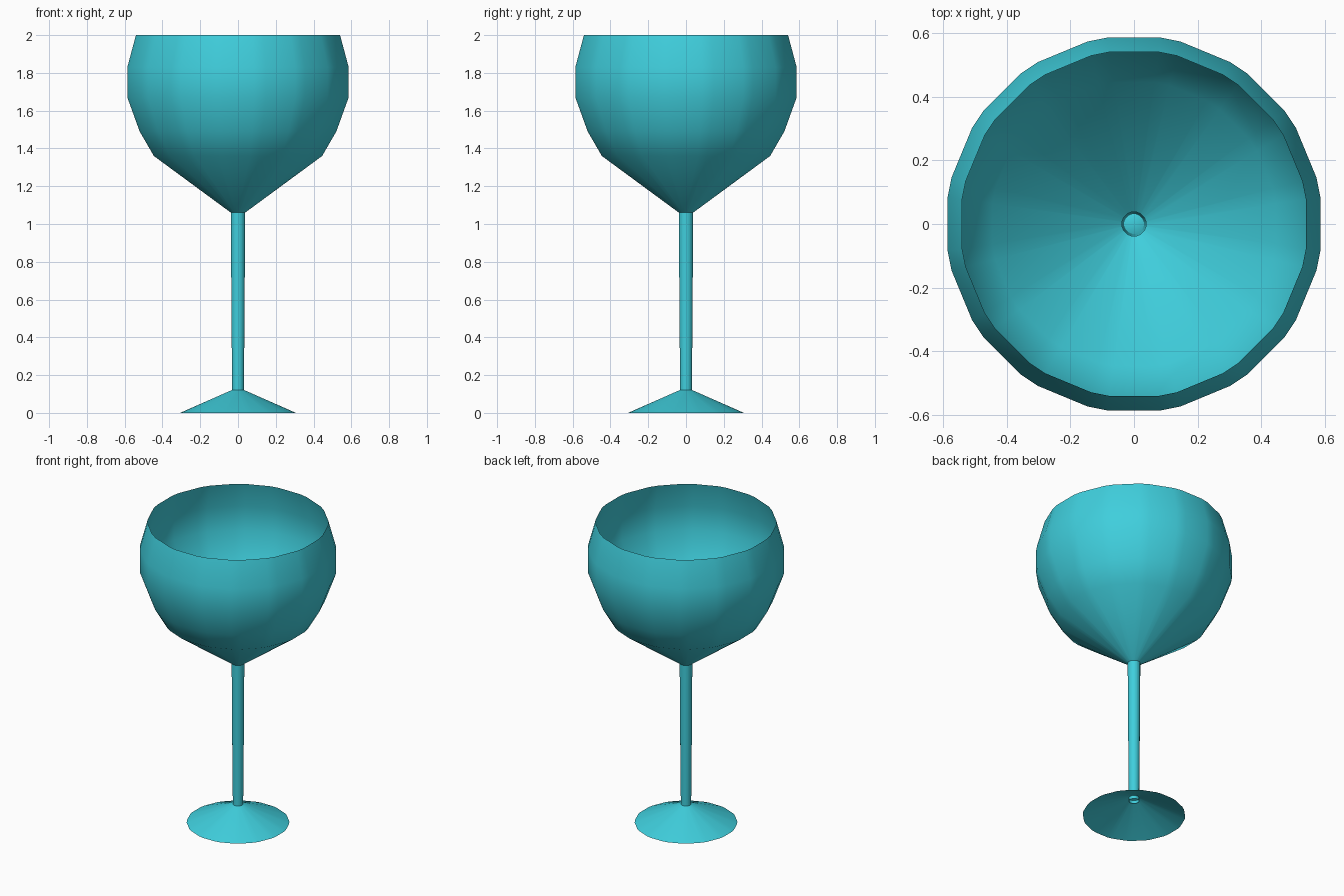
import bpy, bmesh, math

if "Cube" in bpy.data.objects:
    bpy.data.objects.remove(bpy.data.objects["Cube"])

mat = bpy.data.materials.new("cyan_glass")
mat.diffuse_color = (0.05, 0.62, 0.72, 1)
mat.use_nodes = True
mat.node_tree.nodes["Principled BSDF"].inputs["Base Color"].default_value = mat.diffuse_color

# sixteen sides with narrow bevelled corners
ANGLES = [math.radians(11.25 + 22.5 * k + d) for k in range(16) for d in (-3, 3)]


def lathe(name, profile, tip=None):
    """Open surface of rings (radius, z); tip closes the last ring."""
    bm = bmesh.new()
    rings = [[bm.verts.new((r * math.cos(a), r * math.sin(a), z)) for a in ANGLES]
             for r, z in profile]
    n = len(ANGLES)
    for low, high in zip(rings, rings[1:]):
        for i in range(n):
            j = (i + 1) % n
            bm.faces.new((low[i], low[j], high[j], high[i]))
    if tip is not None:
        top = bm.verts.new((0, 0, tip))
        for i in range(n):
            bm.faces.new((rings[-1][i], rings[-1][(i + 1) % n], top))
    mesh = bpy.data.meshes.new(name)
    bm.to_mesh(mesh)
    bm.free()
    mesh.materials.append(mat)
    obj = bpy.data.objects.new(name, mesh)
    bpy.context.collection.objects.link(obj)
    bpy.ops.object.select_all(action='DESELECT')
    obj.select_set(True)
    bpy.context.view_layer.objects.active = obj
    bpy.ops.object.shade_smooth_by_angle(angle=math.radians(40))
    return obj


# shallow hollow cone foot
lathe("foot", [(0.31, 0), (0.035, 0.12)], tip=0.13)

# slim tapered stem
lathe("stem", [(0.031, 0.10), (0.034, 0.40), (0.038, 1.0), (0.038, 1.06)])

# thin open bowl
lathe("bowl", [(0.038, 1.06), (0.45, 1.36), (0.526, 1.49), (0.592, 1.67),
               (0.592, 1.83), (0.546, 2.0)])
